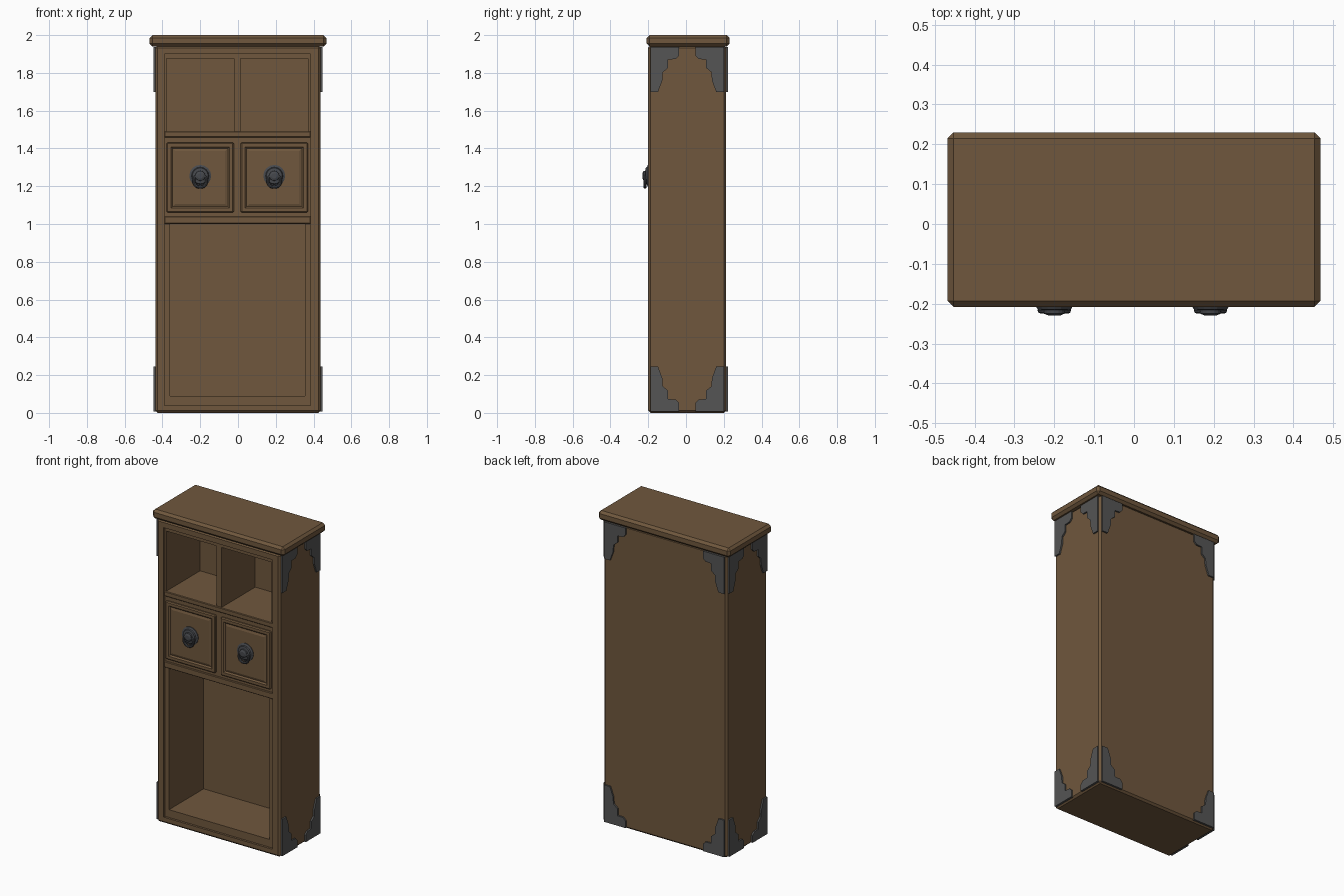
import bpy, bmesh, math
from mathutils import Matrix, Vector

if "Cube" in bpy.data.objects:
    bpy.data.objects.remove(bpy.data.objects["Cube"])


def material(name, rgb):
    m = bpy.data.materials.new(name)
    m.diffuse_color = (*rgb, 1)
    m.use_nodes = True
    m.node_tree.nodes["Principled BSDF"].inputs["Base Color"].default_value = m.diffuse_color
    return m


WOOD = material("brown wood", (0.16, 0.096, 0.047))
IRON = material("grey iron", (0.09, 0.09, 0.09))
HANDLE = material("dark handle metal", (0.062, 0.066, 0.074))


def finish(bm, name, mat):
    bmesh.ops.recalc_face_normals(bm, faces=bm.faces)
    me = bpy.data.meshes.new(name)
    bm.to_mesh(me)
    bm.free()
    me.materials.append(mat)
    ob = bpy.data.objects.new(name, me)
    bpy.context.collection.objects.link(ob)
    return ob


def box(name, x, y, z, bevel=0.0, mat=WOOD, panel=False):
    bm = bmesh.new()
    bmesh.ops.create_cube(bm, size=1)
    for v in bm.verts:
        for i, (a, b) in enumerate((x, y, z)):
            v.co[i] = a if v.co[i] < 0 else b
    if bevel:
        bmesh.ops.bevel(bm, geom=bm.edges[:], offset=bevel, segments=1, affect='EDGES')
    if panel:  # moulded drawer front: raised rim, sloped field
        bm.normal_update()
        f = min(bm.faces, key=lambda f: f.calc_center_median().y)
        bmesh.ops.inset_region(bm, faces=[f], thickness=0.025, depth=0.0)
        bmesh.ops.inset_region(bm, faces=[f], thickness=0.012, depth=-0.008)
        bmesh.ops.inset_region(bm, faces=[f], thickness=0.02, depth=0.005)
    return finish(bm, name, mat)


# Cabinet body with the openings cut out
HW, Y0, Y1 = 0.438, -0.2, 0.212
body = box("cabinet_body", (-HW, HW), (Y0, Y1), (0, 1.945), 0.012)
BAYS = ((-0.378, -0.022), (0.014, 0.37))
cuts = [((-0.39, 0.385), (-0.3, -0.186), (0.04, 1.9)),
        ((-0.36, 0.355), (-0.3, 0.165), (0.09, 1.0))]
for b in BAYS:
    cuts.append((b, (-0.3, 0.155), (1.49, 1.875)))
cutters = []
for c in cuts:
    k = box("opening_cutter", *c)
    k.hide_render = True
    md = body.modifiers.new("opening", 'BOOLEAN')
    md.operation, md.solver, md.object = 'DIFFERENCE', 'EXACT', k
    cutters.append(k)
bpy.context.view_layer.update()
dg = bpy.context.evaluated_depsgraph_get()
cut_mesh = bpy.data.meshes.new_from_object(body.evaluated_get(dg))
body.modifiers.clear()
body.data = cut_mesh
for k in cutters:
    bpy.data.objects.remove(k)

# Top slab and front rails
box("top_slab", (-0.468, 0.468), (-0.208, 0.23), (1.94, 2.0), 0.015)
box("upper_rail", (-0.39, 0.385), (-0.194, -0.18), (1.458, 1.49), 0.004)
box("lower_rail", (-0.39, 0.385), (-0.194, -0.18), (1.0, 1.04), 0.004)


def lathe(name, profile, x, z, sides=16):
    bm = bmesh.new()
    rings = []
    for r, y in profile:
        rings.append([bm.verts.new((x + r * math.cos(a), y, z + r * math.sin(a)))
                      for a in (2 * math.pi * i / sides for i in range(sides))])
    for a, b in zip(rings, rings[1:]):
        for i in range(sides):
            j = (i + 1) % sides
            bm.faces.new((a[i], a[j], b[j], b[i]))
    bm.faces.new(rings[0])
    bm.faces.new(rings[-1])
    return finish(bm, name, HANDLE)


def ring(name, x, y, z, R, r, n=18, m=8):
    bm = bmesh.new()
    g = []
    for i in range(n):
        a = 2 * math.pi * i / n
        row = []
        for k in range(m):
            t = 2 * math.pi * k / m
            q = R + r * math.cos(t)
            row.append(bm.verts.new((x + q * math.cos(a), y + r * math.sin(t), z + q * math.sin(a))))
        g.append(row)
    for i in range(n):
        for k in range(m):
            i2, k2 = (i + 1) % n, (k + 1) % m
            bm.faces.new((g[i][k], g[i2][k], g[i2][k2], g[i][k2]))
    return finish(bm, name, HANDLE)


# Drawers with round plates, knobs and pull rings
KNOB = [(0.058, -0.19), (0.058, -0.202), (0.046, -0.207), (0.042, -0.214),
        (0.027, -0.216), (0.026, -0.225), (0.014, -0.23)]
for side, b in zip(("left", "right"), BAYS):
    cx = sum(b) / 2
    box(side + "_drawer", b, (-0.201, -0.17), (1.06, 1.432), 0.006, panel=True)
    lathe(side + "_knob", KNOB, cx, 1.255)
    ring(side + "_pull_ring", cx, -0.217, 1.228, 0.034, 0.008)

# Stepped corner brackets: (distance from corner, height from end)
STEP = [(0.012, 0.01), (0.163, 0.01), (0.163, 0.055), (0.145, 0.073), (0.105, 0.075),
        (0.105, 0.12), (0.077, 0.143), (0.075, 0.185), (0.052, 0.247), (0.012, 0.247)]


def bracket(name, place, normal):
    bm = bmesh.new()
    f = bm.faces.new([bm.verts.new(place(d, h)) for d, h in STEP])
    ext = bmesh.ops.extrude_face_region(bm, geom=[f])
    for v in ext['geom']:
        if isinstance(v, bmesh.types.BMVert):
            v.co += Vector(normal) * 0.013
    finish(bm, name, IRON)


for level, zf in (("bottom", lambda h: h - 0.002), ("top", lambda h: 1.946 - h)):
    for side, s in (("left", -1), ("right", 1)):
        bracket(f"{side}_front_{level}_bracket",
                lambda d, h: (s * (HW - 0.003), Y0 + d, zf(h)), (s, 0, 0))
        bracket(f"{side}_rear_{level}_bracket",
                lambda d, h: (s * (HW - 0.003), Y1 - d, zf(h)), (s, 0, 0))
        bracket(f"back_{side}_{level}_bracket",
                lambda d, h: (s * (HW - d), Y1 - 0.003, zf(h)), (0, 1, 0))
